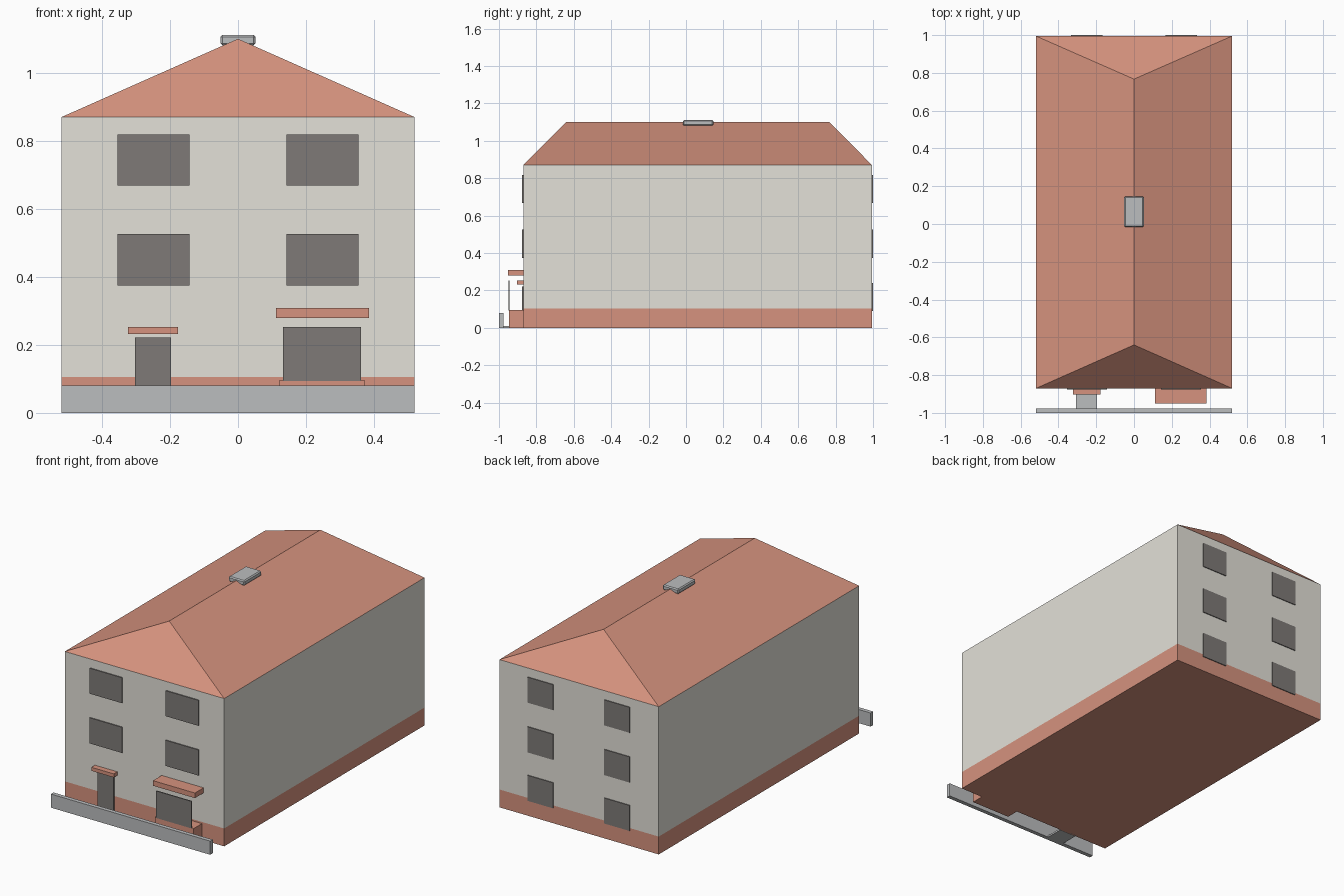
import bpy, bmesh

if "Cube" in bpy.data.objects:
    bpy.data.objects.remove(bpy.data.objects["Cube"])


def material(name, rgb):
    m = bpy.data.materials.new(name)
    m.diffuse_color = (*rgb, 1)
    m.use_nodes = True
    m.node_tree.nodes["Principled BSDF"].inputs["Base Color"].default_value = m.diffuse_color
    return m


PLASTER = material("plaster", (0.77, 0.75, 0.69))
BRICK = material("terracotta", (0.67, 0.29, 0.21))
GLASS = material("dark_glass", (0.21, 0.195, 0.185))
STONE = material("grey_stone", (0.5, 0.51, 0.52))


def add_object(name, bm, mat):
    bmesh.ops.recalc_face_normals(bm, faces=bm.faces)
    me = bpy.data.meshes.new(name)
    bm.to_mesh(me)
    bm.free()
    me.materials.append(mat)
    ob = bpy.data.objects.new(name, me)
    bpy.context.collection.objects.link(ob)
    return ob


def box(name, x, y, z, mat, bevel=0):
    """Box from (min, max) ranges on each axis."""
    bm = bmesh.new()
    bmesh.ops.create_cube(bm, size=1)
    for v in bm.verts:
        v.co = [r[0] if c < 0 else r[1] for c, r in zip(v.co, (x, y, z))]
    if bevel:
        bmesh.ops.bevel(bm, geom=bm.edges[:], offset=bevel, segments=1, affect='EDGES')
    return add_object(name, bm, mat)


W, FRONT, BACK = 0.519, -0.87, 0.995
SPAN = (-W, W)
DEPTH = (FRONT, BACK)

# Body: plinth and plastered walls
box("plinth", SPAN, DEPTH, (0, 0.105), BRICK)
box("walls", SPAN, DEPTH, (0.105, 0.87), PLASTER)

# Hipped roof: a rectangle of eaves joined to a two-point ridge
bm = bmesh.new()
eaves = [bm.verts.new((x, y, 0.87)) for x, y in
         ((-W, FRONT), (W, FRONT), (W, BACK), (-W, BACK))]
r0, r1 = bm.verts.new((0, -0.64, 1.10)), bm.verts.new((0, 0.767, 1.10))
a, b, c, d = eaves
for f in ((d, c, b, a), (a, b, r0), (b, c, r1, r0), (c, d, r1), (d, a, r0, r1)):
    bm.faces.new(f)
add_object("roof", bm, BRICK)

# Flat vent on the ridge
box("roof_vent", (-0.052, 0.052), (-0.016, 0.146), (1.081, 1.111), STONE, 0.006)

# Windows: two rows in front, three rows at the back
rows = ((0.668, 0.818), (0.375, 0.526), (0.09, 0.24))
for side, s in (("left", -1), ("right", 1)):
    for i, z in enumerate(rows):
        if i < 2:
            xs = sorted((s * 0.142, s * 0.355))
            box(f"front_window_{side}_{i}", xs, (FRONT - 0.006, FRONT + 0.01), z, GLASS)
        xs = sorted((s * 0.167, s * 0.333))
        box(f"back_window_{side}_{i}", xs, (BACK - 0.01, 1.0), z, GLASS)

# Small entrance: door, canopy and path
box("side_door", (-0.303, -0.197), (FRONT - 0.006, FRONT + 0.01), (0, 0.222), GLASS)
box("side_door_canopy", (-0.323, -0.177), (-0.903, FRONT), (0.232, 0.253), BRICK)
box("path", (-0.306, -0.196), (-0.98, FRONT), (0, 0.01), STONE)

# Main entrance: raised porch step, glazed front and canopy
step = box("porch_step", (0.12, 0.374), (-0.946, FRONT), (0, 0.095), BRICK)
box("porch_front", (0.132, 0.362), (-0.95, -0.943), (0.094, 0.253), GLASS)
box("porch_canopy", (0.112, 0.385), (-0.951, FRONT), (0.279, 0.309), BRICK)

# Low front wall
box("front_fence", SPAN, (-1.0, -0.976), (0, 0.08), STONE)
